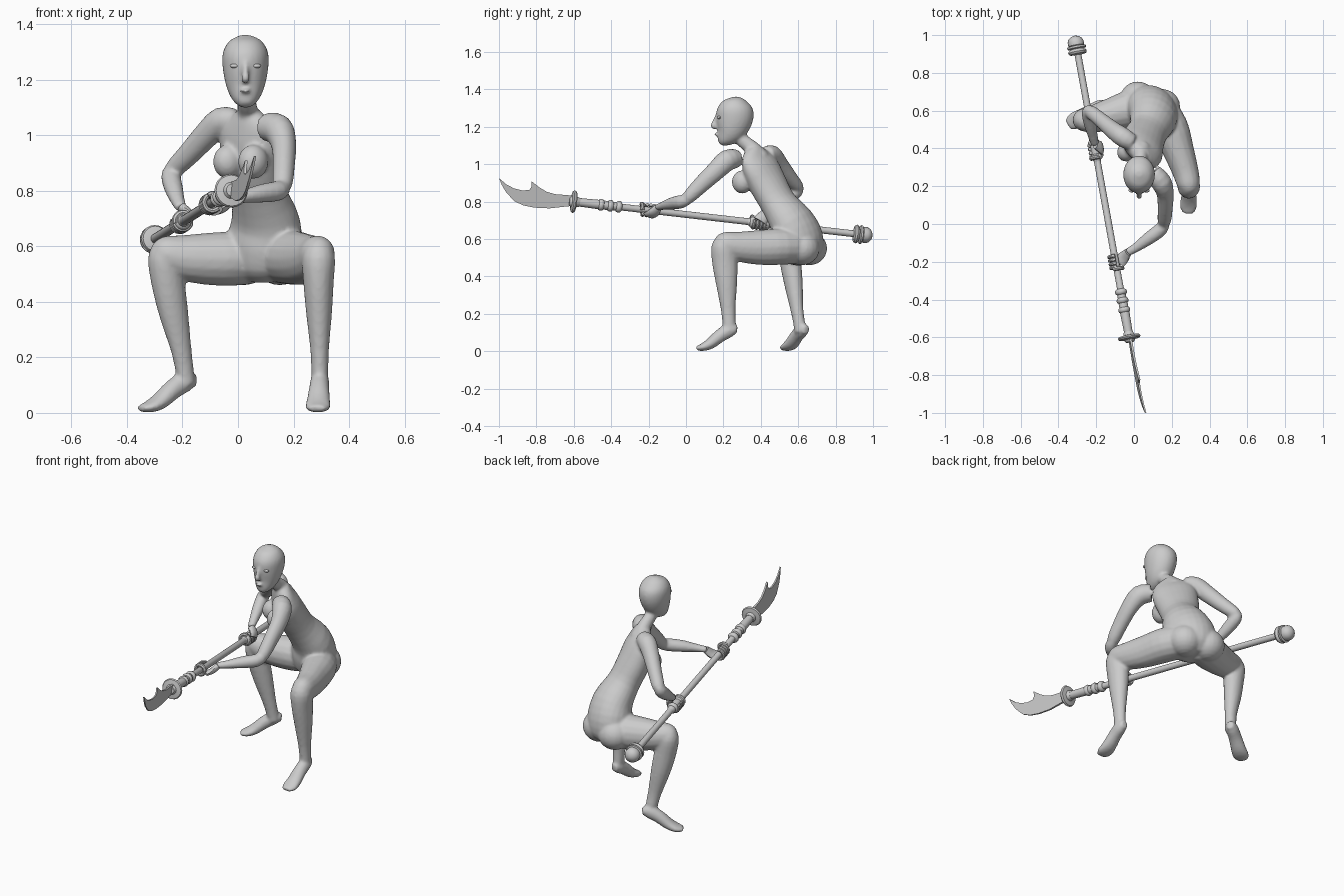
import bpy, bmesh
from math import sin, cos, pi, radians
from mathutils import Vector, Matrix


def finish(name, bm, smooth=True):
    bmesh.ops.recalc_face_normals(bm, faces=bm.faces[:])
    me = bpy.data.meshes.new(name)
    bm.to_mesh(me)
    bm.free()
    ob = bpy.data.objects.new(name, me)
    bpy.context.collection.objects.link(ob)
    if smooth:
        bpy.ops.object.select_all(action='DESELECT')
        ob.select_set(True)
        bpy.context.view_layer.objects.active = ob
        bpy.ops.object.shade_smooth_by_angle(angle=radians(40))
    return ob


def spline(secs, n=3):
    """Catmull-Rom through sections (x, y, z, half width, half depth)."""
    out = []
    for i in range(len(secs) - 1):
        p = [secs[max(i - 1, 0)], secs[i], secs[i + 1], secs[min(i + 2, len(secs) - 1)]]
        for k in range(n):
            t = k / n
            out.append([0.5 * (2 * b + (c - a) * t + (2*a - 5*b + 4*c - d) * t * t
                        + (3*b - a - 3*c + d) * t ** 3) for a, b, c, d in zip(*p)])
    return out + [list(secs[-1])]


def loft(bm, secs, ref=(1, 0, 0), sides=16):
    secs = spline(secs)
    pts = [Vector(s[:3]) for s in secs]
    rings = []
    for i, s in enumerate(secs):
        t = (pts[min(i + 1, len(pts) - 1)] - pts[max(i - 1, 0)]).normalized()
        u = Vector(ref)
        u = (u - t * u.dot(t)).normalized()
        v = t.cross(u)
        rings.append([bm.verts.new(pts[i] + u * s[3] * cos(2*pi*k/sides) + v * s[4] * sin(2*pi*k/sides))
                      for k in range(sides)])
    for r, q in zip(rings, rings[1:]):
        for k in range(sides):
            j = (k + 1) % sides
            bm.faces.new((r[k], r[j], q[j], q[k]))
    bm.faces.new(rings[0])
    bm.faces.new(rings[-1])


def ball(bm, c, r, turn=0):
    m = Matrix.Translation(c) @ Matrix.Rotation(radians(turn), 4, 'Z') @ Matrix.Diagonal((*r, 1))
    bmesh.ops.create_uvsphere(bm, u_segments=20, v_segments=12, radius=1, matrix=m)


# body, fused from lofted parts
body = bmesh.new()
# torso, twisted so the chest looks towards -x -y
loft(body, [(.09, .615, .475, .07, .06), (.09, .61, .52, .125, .11), (.095, .60, .60, .145, .125),
            (.10, .565, .69, .132, .112), (.075, .495, .79, .108, .09), (.05, .44, .89, .118, .088),
            (.042, .40, .98, .125, .075), (.04, .375, 1.04, .105, .055), (.037, .365, 1.085, .05, .04)],
     ref=(.74, -.67, 0), sides=24)
for c in ((-.035, .385, .905), (.055, .30, .905)):
    ball(body, c, (.052, .058, .062), -45)
for c in ((.02, .66, .55), (.15, .62, .55)):
    ball(body, c, (.095, .095, .09))
# neck
loft(body, [(.037, .40, 1.03, .055, .05), (.035, .355, 1.085, .038, .04),
            (.03, .30, 1.13, .034, .037), (.027, .275, 1.18, .036, .04)])
# head: height, front, back, half width
head = [(1.108, .170, .198, .018), (1.125, .161, .235, .04), (1.16, .157, .295, .062), (1.20, .157, .335, .075),
        (1.25, .160, .36, .083), (1.29, .165, .36, .083), (1.32, .182, .345, .073),
        (1.345, .212, .318, .052), (1.361, .25, .28, .018)]
loft(body, [(.027, (f + b) / 2, z, w, (b - f) / 2) for z, f, b, w in head], sides=24)
loft(body, [(.027, .165, 1.265, .008, .008), (.027, .155, 1.235, .009, .012),
            (.027, .147, 1.205, .016, .016), (.027, .158, 1.19, .010, .008)])
ball(body, (.027, .16, 1.16), (.022, .01, .008))
# left arm
loft(body, [(.10, .27, 1.03, .05, .05), (.145, .22, 1.02, .055, .058), (.165, .16, .965, .045, .052),
            (.165, .08, .89, .040, .045), (.16, .015, .825, .036, .036), (.15, -.015, .80, .02, .02)])
loft(body, [(.165, .02, .815, .025, .025), (.145, -.025, .80, .036, .036), (.08, -.075, .79, .035, .033),
            (.01, -.125, .777, .025, .022), (-.035, -.15, .77, .022, .018)], ref=(.5, -.8, 0))
# right arm
loft(body, [(-.01, .43, 1.05, .045, .045), (-.06, .46, 1.05, .052, .052), (-.115, .50, 1.0, .046, .048),
            (-.175, .55, .935, .040, .042), (-.23, .595, .88, .035, .034), (-.245, .605, .865, .02, .02)],
     ref=(.7, .7, 0))
loft(body, [(-.235, .605, .885, .025, .025), (-.242, .59, .855, .035, .036), (-.232, .53, .81, .034, .034),
            (-.215, .455, .76, .025, .024), (-.205, .42, .74, .022, .018)])
# left leg
loft(body, [(.13, .62, .56, .09, .09), (.19, .51, .56, .098, .098), (.235, .39, .555, .083, .093),
            (.272, .28, .56, .07, .08), (.29, .205, .575, .06, .065), (.292, .17, .578, .04, .045)])
loft(body, [(.29, .205, .61, .04, .04), (.29, .20, .56, .06, .065), (.29, .208, .47, .055, .068),
            (.292, .217, .36, .047, .057), (.294, .225, .23, .034, .04), (.295, .23, .15, .031, .036),
            (.295, .23, .10, .03, .034)])
# right leg
loft(body, [(.06, .63, .555, .09, .09), (-.03, .605, .555, .10, .098), (-.12, .58, .555, .088, .093),
            (-.20, .56, .56, .075, .082), (-.265, .545, .575, .06, .065), (-.295, .54, .578, .04, .045)],
     ref=(0, 1, 0))
loft(body, [(-.265, .545, .61, .04, .04), (-.265, .55, .56, .06, .06), (-.252, .56, .47, .062, .056),
            (-.232, .575, .36, .055, .048), (-.205, .592, .23, .039, .034), (-.192, .605, .15, .034, .031),
            (-.185, .61, .10, .032, .03)], ref=(.85, .5, 0))
# feet on raised heels: fraction along foot, height, half width, half depth
for heel, toe in (((.297, .278), (.286, .056)), ((-.15, .645), (-.35, .525))):
    h, d = Vector(heel), Vector(toe) - Vector(heel)
    foot = [(.02, .115, .02, .022), (.18, .115, .033, .038), (.42, .085, .037, .036),
            (.66, .042, .043, .03), (.85, .022, .046, .021), (1.0, .016, .028, .012)]
    loft(body, [(*(h + d * f), z, a, b) for f, z, a, b in foot], ref=(-d.y, d.x, 0))
ob = finish("body", body, False)
rm = ob.modifiers.new("fuse", 'REMESH')
rm.mode, rm.voxel_size, rm.use_smooth_shade = 'VOXEL', .008, True
sm = ob.modifiers.new("soften", 'SMOOTH')
sm.factor, sm.iterations = .5, 6

# eyes
bm = bmesh.new()
for x in (-.012, .066):
    ball(bm, (x, .178, 1.25), (.017, .011, .008))
finish("eyes", bm)

# polearm axis
base, tip = Vector((-.025, -.6, .80)), Vector((-.31, .97, .62))
axis = (tip - base).normalized()
spin = axis.to_track_quat('Z', 'Y')


def on_axis(y):
    return base + axis * ((y - base.y) / axis.y)


def lathe(name, profile, sides=20):
    """Turned part: (y along the shaft, radius) pairs."""
    bm = bmesh.new()
    rings = [[bm.verts.new(on_axis(y) + spin @ Vector((r * cos(2*pi*k/sides), r * sin(2*pi*k/sides), 0)))
              for k in range(sides)] for y, r in profile]
    for a, b in zip(rings, rings[1:]):
        for k in range(sides):
            j = (k + 1) % sides
            bm.faces.new((a[k], a[j], b[j], b[k]))
    bm.faces.new(rings[0])
    bm.faces.new(rings[-1])
    return finish(name, bm)


lathe("shaft", [(-.6, .022), (-.47, .025), (-.36, .022), (-.34, .018), (.93, .018)])
lathe("guard", [(-.625, .022), (-.612, .03), (-.608, .056), (-.60, .061), (-.592, .056), (-.588, .03), (-.57, .024)])
for i, y in enumerate((-.455, -.405, -.36, .355, .43)):
    lathe(f"collar_{i + 1}", [(y - .016, .02), (y - .01, .029), (y, .032), (y + .01, .029), (y + .016, .02)])
lathe("grip_sleeve", [(.33, .018), (.345, .023), (.45, .023), (.465, .018)])
lathe("pommel_ring", [(.895, .018), (.90, .045), (.91, .05), (.92, .045), (.925, .035), (.93, .05), (.94, .05), (.945, .03)])
lathe("pommel", [(.94, .036), (.945, .042), (.965, .043), (.98, .036), (.99, .024), (.996, .008)])

# blade outline (y, z)
outline = [(-.60, .832), (-.70, .84), (-.745, .853), (-.785, .877), (-.826, .909), (-.826, .88), (-.838, .862),
           (-.875, .86), (-.92, .871), (-.96, .892), (-1.0, .926), (-.985, .89), (-.962, .85), (-.917, .802),
           (-.87, .78), (-.81, .768), (-.73, .764), (-.66, .772), (-.60, .778)]
bm = bmesh.new()
loops = [[bm.verts.new((-.02 - .17 * (y + .6) + .13 * (z - .82) + s * (.006 + .005 * (y + .6)), y, z))
          for y, z in outline] for s in (-1, 1)]
for r in loops:
    bm.faces.new(r)
n = len(outline)
for k in range(n):
    j = (k + 1) % n
    bm.faces.new((loops[0][k], loops[0][j], loops[1][j], loops[1][k]))
bmesh.ops.triangulate(bm, faces=[f for f in bm.faces if len(f.verts) > 4])
finish("blade", bm)


# hands wrapped round the shaft
def hand(name, y, wrist, way):
    bm = bmesh.new()
    c, w = on_axis(y), Vector(wrist)
    e1 = w - c
    e1 = (e1 - axis * e1.dot(axis)).normalized()
    e2 = axis.cross(e1) * way
    knuckle = c + e1 * .012 + e2 * .032
    mid = w.lerp(knuckle, .5) + e2 * .008
    loft(bm, [(*w, .022, .018), (*mid, .034, .017), (*knuckle, .037, .013)], ref=axis, sides=12)

    def digit(off, a0, a1, r):
        arc = []
        for k in range(6):
            a = radians(a0 + (a1 - a0) * k / 5)
            p = c + axis * off + (e1 * cos(a) + e2 * sin(a)) * .03
            arc.append((*p, r, r * (.8 if k == 5 else 1)))
        loft(bm, arc, ref=axis, sides=8)
    for i in range(4):
        digit(-.03 + .02 * i, 60, 290, .0095)
    digit(-.04, 20, -110, .011)
    return finish(name, bm)


hand("left_hand", -.2, (-.03, -.148, .77), 1)
hand("right_hand", .39, (-.205, .42, .742), 1)
